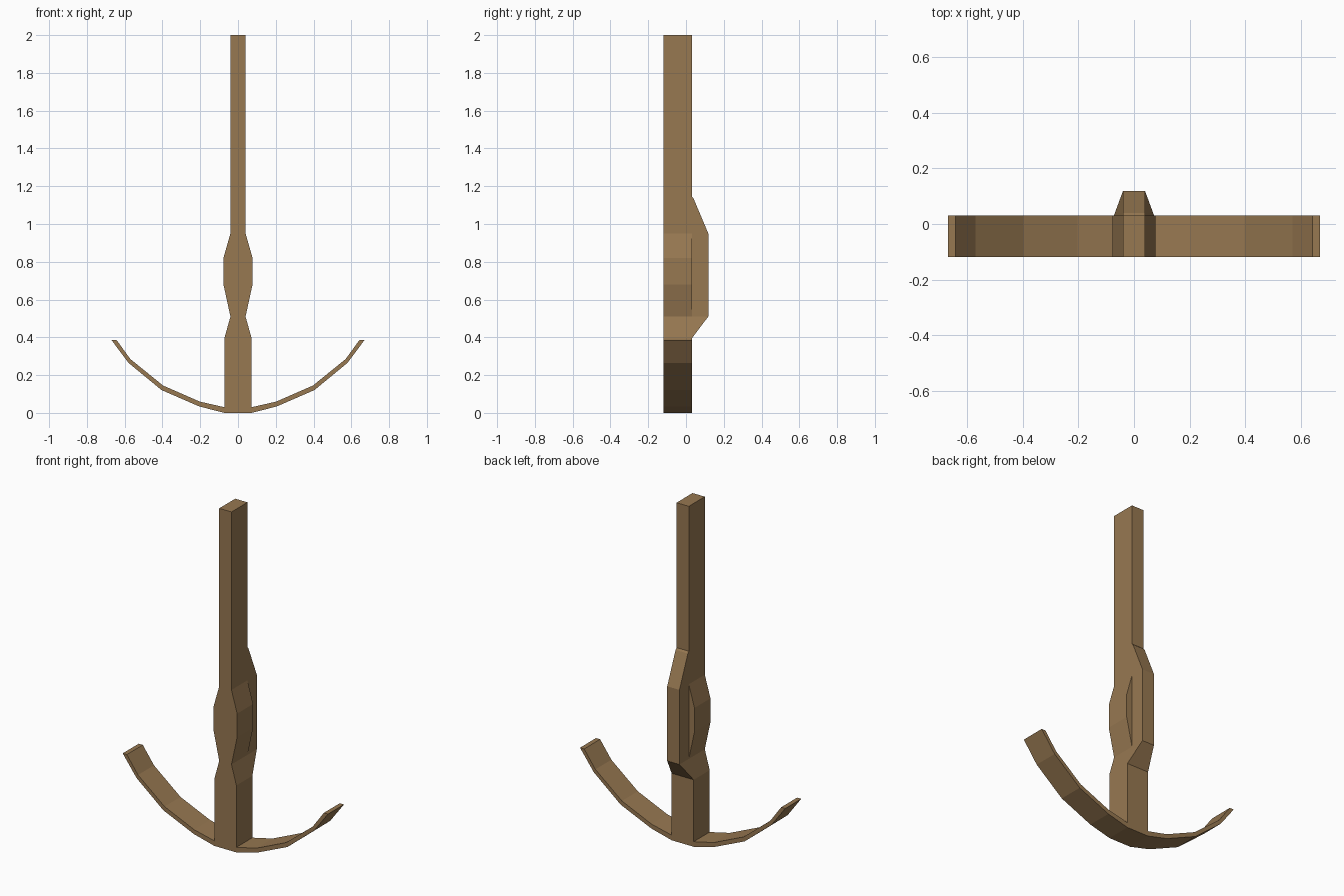
import bpy, bmesh

if "Cube" in bpy.data.objects:
    bpy.data.objects.remove(bpy.data.objects["Cube"])

FRONT, BACK, RIDGE = -0.118, 0.031, 0.118   # depth planes along y

wood = bpy.data.materials.new("brown wood")
wood.diffuse_color = (0.31, 0.188, 0.083, 1)
wood.use_nodes = True
wood.node_tree.nodes["Principled BSDF"].inputs["Base Color"].default_value = wood.diffuse_color


def loft(name, sections):
    """Skin a row of four-cornered sections into one closed flat-shaded solid."""
    bm = bmesh.new()
    rings = [[bm.verts.new(p) for p in s] for s in sections]
    for a, b in zip(rings, rings[1:]):
        for i in range(4):
            j = (i + 1) % 4
            bm.faces.new((a[i], a[j], b[j], b[i]))
    bm.faces.new(rings[0])
    bm.faces.new(rings[-1])
    bmesh.ops.recalc_face_normals(bm, faces=bm.faces)
    mesh = bpy.data.meshes.new(name)
    bm.to_mesh(mesh)
    bm.free()
    mesh.materials.append(wood)
    ob = bpy.data.objects.new(name, mesh)
    bpy.context.collection.objects.link(ob)
    return ob


def block(w, z, y0, y1):
    return [(-w, y0, z), (w, y0, z), (w, y1, z), (-w, y1, z)]


# shaft with the swelling grip: (half width, height)
shaft = [(0.072, 0.03), (0.072, 0.395), (0.04, 0.51), (0.077, 0.68),
         (0.077, 0.82), (0.04, 0.95), (0.04, 2.0)]
loft("shaft", [block(w, z, FRONT, BACK) for w, z in shaft])

# raised spine on the back of the shaft: (half width, height, back)
spine = [(0.072, 0.395, BACK), (0.04, 0.51, RIDGE), (0.04, 0.95, RIDGE),
         (0.04, 1.135, 0.04), (0.04, 1.145, BACK)]
loft("back_spine", [block(w, z, BACK - 0.001, y) for w, z, y in spine])

# curved arms: (outer x, outer z, inner x, inner z), mirrored to the left
arm = [(0.072, 0.0, 0.072, 0.03), (0.205, 0.034, 0.203, 0.06),
       (0.405, 0.121, 0.397, 0.145), (0.58, 0.265, 0.57, 0.285),
       (0.67, 0.386, 0.643, 0.386)]
path = [(-a, b, -c, d) for a, b, c, d in reversed(arm)] + arm
loft("curved_arms", [[(ox, FRONT, oz), (ox, BACK, oz), (ix, BACK, iz), (ix, FRONT, iz)]
                     for ox, oz, ix, iz in path])
